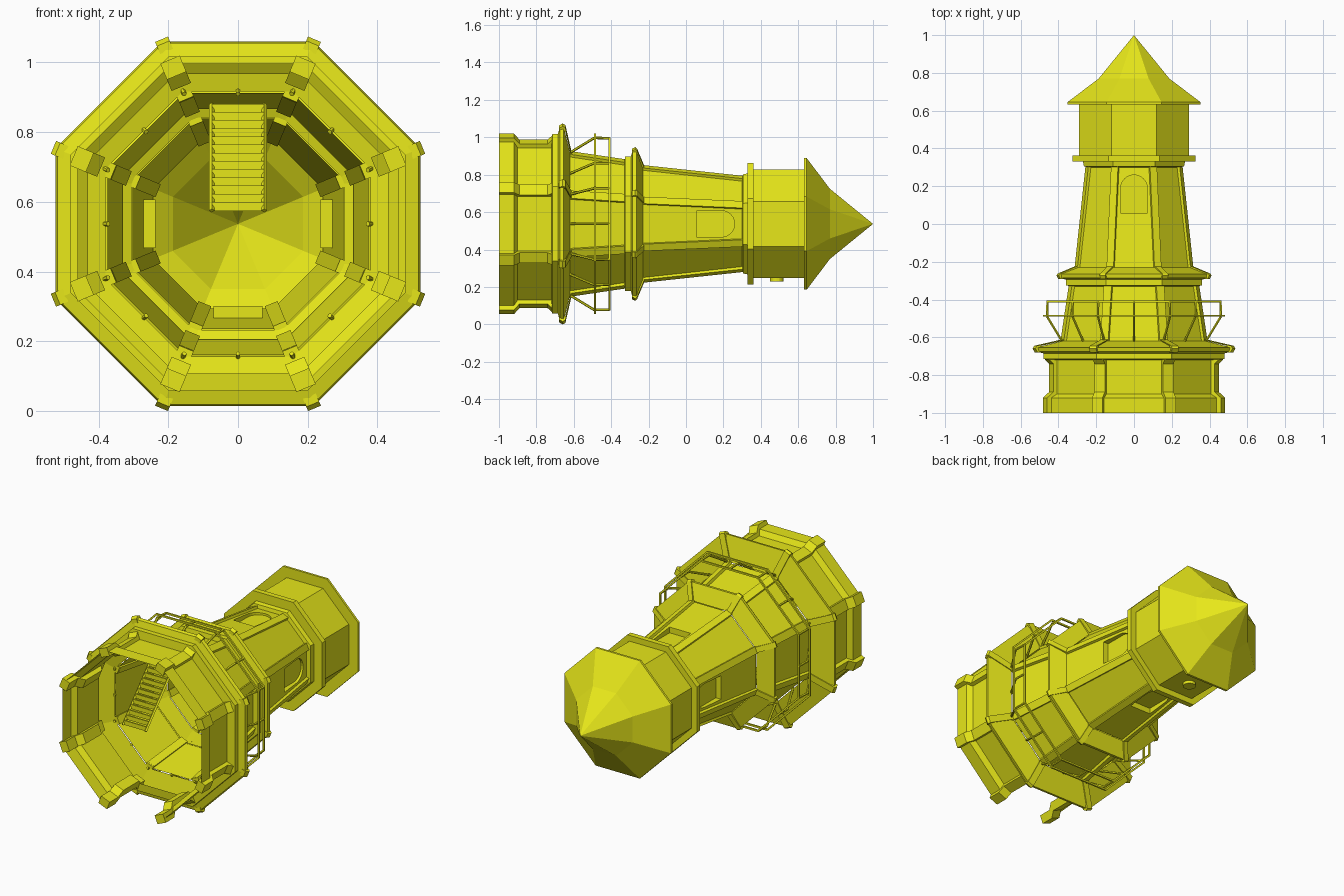
import bpy, bmesh, math
from mathutils import Vector

if "Cube" in bpy.data.objects:
    bpy.data.objects.remove(bpy.data.objects["Cube"])

CZ = 0.537                      # height of the tower axis, which runs along y
C8 = math.cos(math.pi / 8)
T8 = math.tan(math.pi / 8)

yellow = bpy.data.materials.new("yellow")
yellow.diffuse_color = (0.8, 0.8, 0.01, 1)
yellow.use_nodes = True
yellow.node_tree.nodes["Principled BSDF"].inputs["Base Color"].default_value = yellow.diffuse_color


def finish(name, bm):
    me = bpy.data.meshes.new(name)
    bm.to_mesh(me)
    bm.free()
    me.materials.append(yellow)
    ob = bpy.data.objects.new(name, me)
    bpy.context.collection.objects.link(ob)
    return ob


def place(angle, r, u, y):
    """Point at radial distance r and tangential offset u around the axis."""
    c, s = math.cos(angle), math.sin(angle)
    return Vector((r * c - u * s, y, CZ + r * s + u * c))


def shell(name, profile, sides=range(8), closed=False):
    """Octagonal sweep of (apothem, y) points; side 0 faces +x, 6 faces -z."""
    bm = bmesh.new()
    pts = profile + profile[:1] if closed else profile
    for k in sides:
        a = k * math.pi / 4
        for (r0, y0), (r1, y1) in zip(pts, pts[1:]):
            q = [place(a, r0, -r0 * T8, y0), place(a, r1, -r1 * T8, y1)]
            if r1 > 0:
                q.append(place(a, r1, r1 * T8, y1))
            q.append(place(a, r0, r0 * T8, y0))
            bm.faces.new([bm.verts.new(p) for p in q])
    bmesh.ops.remove_doubles(bm, verts=bm.verts, dist=1e-5)
    return finish(name, bm)


def ribs(name, profile, width, depth):
    """A bar along each of the eight corners; profile is (corner radius, y)."""
    bm = bmesh.new()
    for k in range(8):
        a = (k + 0.5) * math.pi / 4
        rings = [[bm.verts.new(place(a, rr, u, y)) for rr, u in
                  ((r - depth, -width / 2), (r, -width / 2), (r, width / 2), (r - depth, width / 2))]
                 for r, y in profile]
        for p, q in zip(rings, rings[1:]):
            for i in range(4):
                j = (i + 1) % 4
                bm.faces.new((p[i], p[j], q[j], q[i]))
        bm.faces.new(rings[0])
        bm.faces.new(rings[-1])
    bmesh.ops.recalc_face_normals(bm, faces=bm.faces)
    return finish(name, bm)


def rods(name, segments, rad, n=6):
    bm = bmesh.new()
    for p, q in segments:
        d = q - p
        g = bmesh.ops.create_cone(bm, cap_ends=True, segments=n, radius1=rad, radius2=rad, depth=d.length)
        rot = d.to_track_quat('Z', 'Y')
        for v in g["verts"]:
            v.co = rot @ v.co + (p + q) / 2
    return finish(name, bm)


# ground floor: seven panels, open doorway on the -z side
shell("base_panels", [(.46, -1), (.46, -.92), (.43, -.90), (.43, -.70)],
      [k for k in range(8) if k != 6])
ribs("base_pilasters", [(.51, -1), (.51, -.92), (.475, -.89), (.475, -.74), (.505, -.71), (.505, -.67)], .06, .05)

# lower skirt roof and its ridge caps
shell("lower_skirt", [(.43, -.72), (.48, -.715), (.48, -.685), (.518, -.675), (.523, -.655), (.38, -.62)])
ribs("lower_skirt_ridges", [(.56, -.68), (.573, -.66), (.565, -.645), (.41, -.612)], .04, .025)

# lower tower stage with corner ribs
shell("lower_stage", [(.375, -.62), (.33, -.32)])
ribs("lower_stage_ribs", [(.412, -.62), (.364, -.32)], .045, .025)

# upper skirt roof
shell("upper_skirt", [(.33, -.33), (.36, -.325), (.36, -.295), (.395, -.285), (.398, -.265), (.305, -.23)])
ribs("upper_skirt_ridges", [(.428, -.29), (.438, -.272), (.43, -.262), (.335, -.225)], .032, .022)

# upper tower stage: plain diagonal faces, arched niches on the four main faces
Y0, Y1, A0, A1 = -.23, .305, .302, .243
shell("upper_stage_diagonals", [(A0, Y0), (A1, Y1)], (1, 3, 5, 7))
ribs("upper_stage_ribs", [(.332, Y0), (.27, Y1)], .04, .022)


def wall(y):
    return A0 + (A1 - A0) * (y - Y0) / (Y1 - Y0)


bm = bmesh.new()
arch = [(0, .055), (.07, .055)]
arch += [(.07 * math.cos(t * math.pi / 12), .19 + .07 * math.sin(t * math.pi / 12)) for t in range(7)]
for k in (0, 2, 4, 6):
    a = k * math.pi / 2 / 2
    for s in (-1, 1):
        rim = [(s * u, y) for u, y in arch]
        outer = [(0, Y1), (s * A1 * T8, Y1), (s * A0 * T8, Y0), (0, Y0)]
        front = [place(a, wall(y), u, y) for u, y in rim + outer]
        back = [place(a, .236, u, y) for u, y in rim]
        faces = [front, back] + [[front[i], front[i + 1], back[i + 1], back[i]] for i in range(len(rim) - 1)]
        for f in faces:
            bm.faces.new([bm.verts.new(p) for p in f])
bmesh.ops.remove_doubles(bm, verts=bm.verts, dist=1e-5)
bmesh.ops.recalc_face_normals(bm, faces=bm.faces)
finish("window_walls", bm)

# collar, gallery plate, lantern room and roof
shell("gallery", [(.243, .30), (.265, .305), (.27, .33), (.325, .33), (.325, .362), (.29, .362)])
shell("lantern_room", [(.29, .36), (.29, .635)])
shell("roof", [(.29, .632), (.352, .632), (.352, .645), (.187, .77), (0, 1)])
rods("round_plaque", [(Vector((0, .485, CZ - .28)), Vector((0, .485, CZ - .308)))], .036, 20)

# balcony railing
for nm, r, y in (("lower_rail", .478, -.486), ("upper_rail", .458, -.41)):
    shell(nm, [(r - .005, y - .005), (r + .005, y - .005), (r + .005, y + .005), (r - .005, y + .005)], closed=True)
posts = []
for k in range(16):
    a = k * math.pi / 8
    f = 1 if k % 2 == 0 else 1 / C8
    foot, mid, top = (place(a, r * f, 0, y) for r, y in ((.372, -.635), (.46, -.49), (.458, -.408)))
    posts += [(foot, mid), (mid, top)]
rods("rail_posts", posts, .007)

# inner staircase: two side strings and treads
B, E = Vector((0, -.98, .575)), Vector((0, -.70, .88))
rods("stair_strings", [(B + Vector((s * .075, 0, 0)), E + Vector((s * .075, 0, 0))) for s in (-1, 1)], .008, 4)
bm = bmesh.new()
N = 13
for i in range(N):
    c = B.lerp(E, (i + .5) / N)
    g = bmesh.ops.create_cube(bm, size=1)
    for v in g["verts"]:
        v.co = Vector((v.co.x * .148, v.co.y * .008, v.co.z * .026)) + c
finish("stair_treads", bm)
